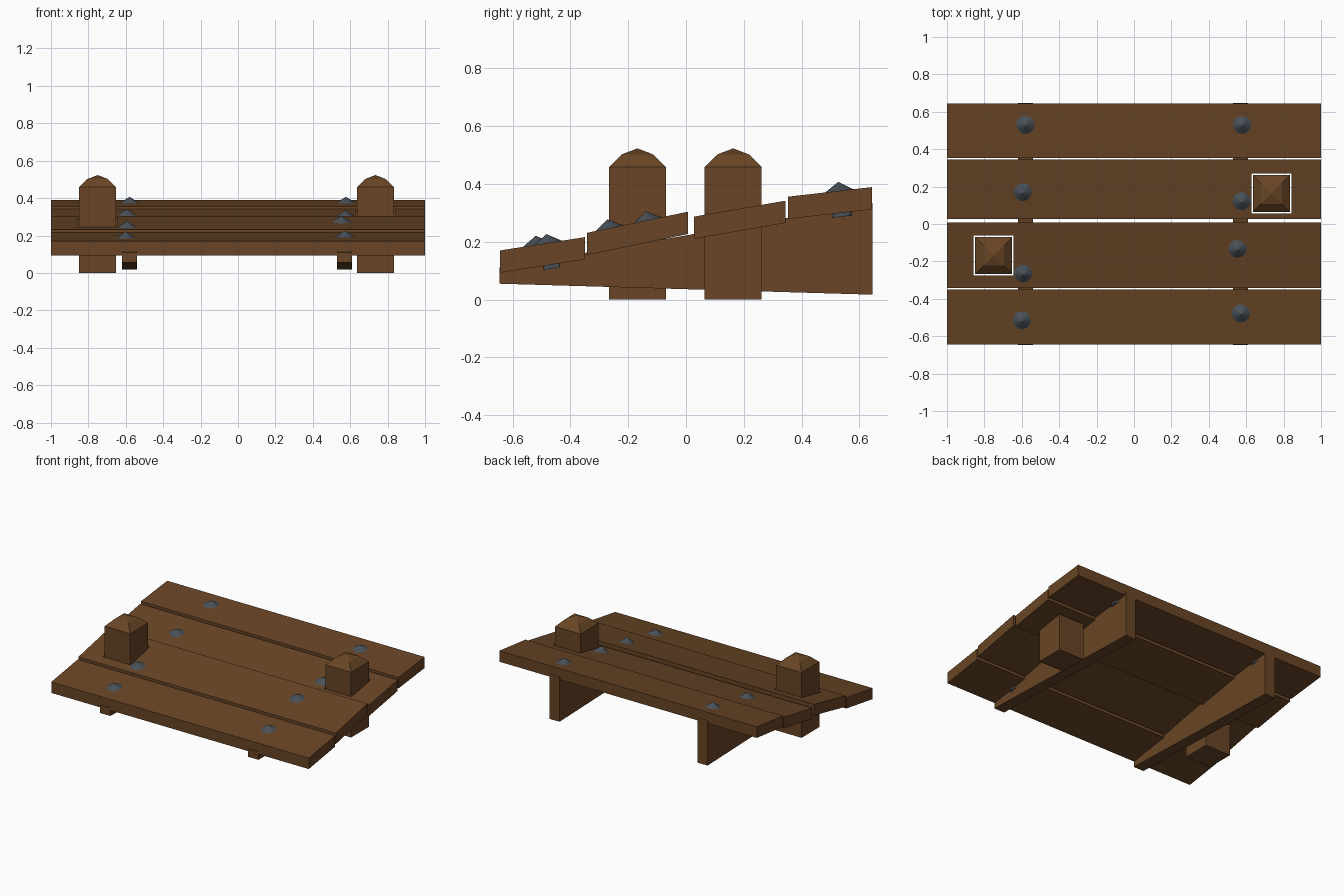
import bpy, bmesh, math
from mathutils import Matrix, Vector

if "Cube" in bpy.data.objects:
    bpy.data.objects.remove(bpy.data.objects["Cube"])


def material(name, rgb):
    m = bpy.data.materials.new(name)
    m.diffuse_color = (*rgb, 1)
    m.use_nodes = True
    m.node_tree.nodes["Principled BSDF"].inputs["Base Color"].default_value = m.diffuse_color
    return m


WOOD = material("brown_wood", (0.14, 0.06, 0.019))
IRON = material("grey_iron", (0.065, 0.08, 0.095))


def finish(name, bm, mat):
    bmesh.ops.recalc_face_normals(bm, faces=bm.faces[:])
    me = bpy.data.meshes.new(name)
    bm.to_mesh(me)
    bm.free()
    me.materials.append(mat)
    ob = bpy.data.objects.new(name, me)
    bpy.context.collection.objects.link(ob)
    return ob


def extrude_yz(name, profile, x0, x1):
    """Extrude a (y, z) profile along x."""
    bm = bmesh.new()
    face = bm.faces.new([bm.verts.new((x0, y, z)) for y, z in profile])
    ext = bmesh.ops.extrude_face_region(bm, geom=[face])["geom"]
    bmesh.ops.translate(bm, vec=(x1 - x0, 0, 0),
                        verts=[v for v in ext if isinstance(v, bmesh.types.BMVert)])
    return finish(name, bm, WOOD)


def square_stack(name, x, y, levels):
    """Stack of square sections: (half width, height)."""
    bm = bmesh.new()
    rings = [[bm.verts.new((x + sx * h, y + sy * h, z))
              for sx, sy in ((-1, -1), (1, -1), (1, 1), (-1, 1))] for h, z in levels]
    for a, b in zip(rings, rings[1:]):
        for i in range(4):
            j = (i + 1) % 4
            bm.faces.new((a[i], a[j], b[j], b[i]))
    bm.faces.new(rings[0])
    bm.faces.new(rings[-1])
    bmesh.ops.remove_doubles(bm, verts=bm.verts[:], dist=1e-5)
    return finish(name, bm, WOOD)


# Sloping planks: y start, y end, top z at start, top z at end
T = 0.077
PLANKS = [(-0.643, -0.35, 0.170, 0.216), (-0.342, 0.007, 0.231, 0.304),
          (0.028, 0.344, 0.287, 0.342), (0.353, 0.643, 0.356, 0.389)]
planks = [extrude_yz(f"plank_{i + 1}", [(a, za - T), (b, zb - T), (b, zb), (a, za)], -1, 1)
          for i, (a, b, za, zb) in enumerate(PLANKS)]

# Wedge supports under the planks
for name, x in (("left_support", -0.58), ("right_support", 0.57)):
    extrude_yz(name, [(-0.646, 0.055), (0.646, 0.017), (0.646, 0.334), (-0.646, 0.11)],
               x - 0.04, x + 0.04)

# Posts with faceted caps, passing through square holes in the planks
for name, x, y, plank in (("left_post", -0.75, -0.168, planks[1]),
                          ("right_post", 0.735, 0.163, planks[2])):
    square_stack(name, x, y, [(0.099, 0), (0.099, 0.458), (0.055, 0.502), (0, 0.523)])
    cutter = square_stack("hole_cutter", x, y, [(0.107, -0.2), (0.107, 0.8)])
    cutter.hide_render = True
    mod = plank.modifiers.new("hole", "BOOLEAN")
    mod.object = cutter
    mod.operation = 'DIFFERENCE'
    mod.solver = 'EXACT'
    bpy.context.view_layer.objects.active = plank
    bpy.ops.object.modifier_apply(modifier=mod.name)
    bpy.data.objects.remove(cutter)

# Pointed nail heads, square to the plank they are driven into
NAILS = [(-0.58, 0.53, 3), (0.577, 0.53, 3), (-0.595, 0.17, 2), (0.575, 0.122, 2),
         (-0.593, -0.265, 1), (0.553, -0.133, 1), (-0.6, -0.515, 0), (0.571, -0.478, 0)]
for n, (x, y, p) in enumerate(NAILS):
    a, b, za, zb = PLANKS[p]
    slope = (zb - za) / (b - a)
    place = (Matrix.Translation((x, y, za + slope * (y - a)))
             @ Matrix.Rotation(math.atan(slope), 4, 'X'))
    bm = bmesh.new()
    bmesh.ops.create_cone(bm, cap_ends=True, segments=12, radius1=0.049, radius2=0.049,
                          depth=0.09, matrix=Matrix.Translation((0, 0, -0.045)))
    top = max(bm.faces, key=lambda f: f.calc_center_median().z)
    tip = bmesh.ops.poke(bm, faces=[top])["verts"][0]
    tip.co = Vector((0, 0, 0.031))
    bmesh.ops.transform(bm, matrix=place, verts=bm.verts[:])
    finish(f"nail_{n + 1}", bm, IRON)
